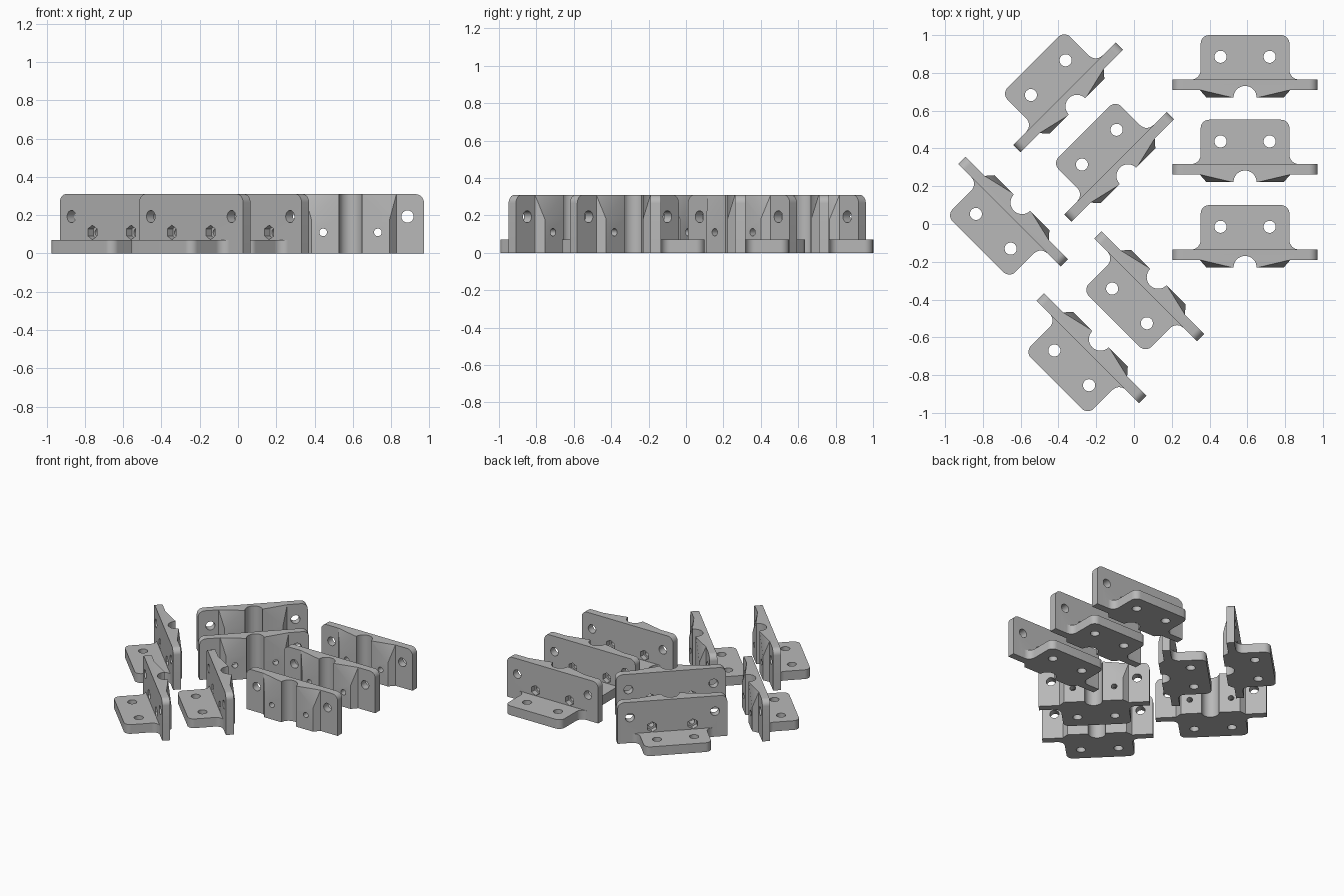
import bpy, bmesh, math
from math import pi, cos, sin, radians
from mathutils import Matrix

cube = bpy.data.objects.get("Cube")
if cube:
    bpy.data.objects.remove(cube, do_unlink=True)

grey = bpy.data.materials.new("plain grey")
grey.use_nodes = True
colour = (0.48, 0.48, 0.48, 1)
grey.diffuse_color = colour
grey.node_tree.nodes["Principled BSDF"].inputs["Base Color"].default_value = colour

# Sizes of one bracket; the plate front lies on y = 0
HALF_W, THICK, HEIGHT = 0.384, 0.055, 0.31
FLANGE_W, FLANGE_END, FLANGE_H = 0.235, 0.29, 0.07
BOSS_W, BOSS_Y, LEDGE_Z = 0.24, -0.04, 0.18


def arc(cx, cy, r, start, end, n=8):
    return [(cx + r * cos(radians(start + (end - start) * i / n)),
             cy + r * sin(radians(start + (end - start) * i / n))) for i in range(n + 1)]


def mirrored(right):
    return right + [(-x, y) for x, y in reversed(right)]


def finish(bm, name):
    bmesh.ops.recalc_face_normals(bm, faces=bm.faces)
    mesh = bpy.data.meshes.new(name)
    bm.to_mesh(mesh)
    bm.free()
    ob = bpy.data.objects.new(name, mesh)
    bpy.context.collection.objects.link(ob)
    return ob


def loft(name, low, high):
    bm = bmesh.new()
    a = [bm.verts.new(p) for p in low]
    b = [bm.verts.new(p) for p in high]
    bm.faces.new(a)
    bm.faces.new(b)
    for i in range(len(a)):
        j = (i + 1) % len(a)
        bm.faces.new((a[i], a[j], b[j], b[i]))
    bmesh.ops.triangulate(bm, faces=[f for f in bm.faces if len(f.verts) == 4])
    return finish(bm, name)


def rod(x, y, z, r, length, sides=32, along_y=False):
    bm = bmesh.new()
    turn = Matrix.Rotation(pi / 2, 4, "X") if along_y else Matrix()
    spin = Matrix.Rotation(pi / 2, 4, "Z")  # a corner points up on hexagons
    bmesh.ops.create_cone(bm, cap_ends=True, segments=sides, radius1=r, radius2=r,
                          depth=length, matrix=Matrix.Translation((x, y, z)) @ turn
                          @ (spin if sides != 6 else Matrix()))
    return finish(bm, "cutter")


# Upright plate with rounded top corners
side = [(HALF_W, 0)] + arc(HALF_W - 0.045, HEIGHT - 0.045, 0.045, 0, 90)
outline = mirrored(side)
body = loft("bracket", [(x, 0, z) for x, z in outline], [(x, THICK, z) for x, z in outline])

# Foot flange with rounded ends and inner fillets
side = ([(FLANGE_W + 0.05, 0.03)] + arc(FLANGE_W + 0.05, THICK + 0.05, 0.05, 270, 180)
        + arc(FLANGE_W - 0.045, FLANGE_END - 0.045, 0.045, 0, 90))
outline = mirrored(side)
flange = loft("flange", [(x, y, 0) for x, y in outline], [(x, y, FLANGE_H) for x, y in outline])


# Front boss: straight below, tapering to the middle above the ledge
def boss_ring(front_w, z):
    ring = mirrored([(BOSS_W, 0.02), (BOSS_W, 0), (front_w, BOSS_Y)])
    return [(x, y, z) for x, y in ring]


boss_low = loft("boss_low", boss_ring(0.205, 0), boss_ring(0.205, LEDGE_Z))
boss_top = loft("boss_top", boss_ring(0.205, LEDGE_Z), boss_ring(0.07, HEIGHT))

# Central groove, screw holes and nut pockets
cutters = [rod(0, BOSS_Y, 0.15, 0.061, 1)]
for s in (-1, 1):
    cutters += [rod(s * 0.13, 0.175, 0.03, 0.032, 0.3),
                rod(s * 0.298, 0.02, 0.193, 0.032, 0.3, along_y=True),
                rod(s * 0.143, 0, 0.11, 0.02, 0.3, along_y=True),
                rod(s * 0.143, 0.065, 0.11, 0.038, 0.1, sides=6, along_y=True)]

for operation, tools in (("UNION", [flange, boss_low, boss_top]), ("DIFFERENCE", cutters)):
    for tool in tools:
        mod = body.modifiers.new("cut", "BOOLEAN")
        mod.operation, mod.object, mod.solver = operation, tool, "EXACT"

bpy.context.view_layer.update()
mesh = bpy.data.meshes.new_from_object(body.evaluated_get(bpy.context.evaluated_depsgraph_get()))
mesh.name = "bracket"
for ob in [body, flange, boss_low, boss_top] + cutters:
    bpy.data.objects.remove(ob, do_unlink=True)
mesh.materials.clear()
mesh.materials.append(grey)

# Eight copies: a straight row and two slanted groups
places = [(0.588, 0.71, 0), (0.588, 0.262, 0), (0.588, -0.19, 0),
          (-0.33, 0.651, 45), (-0.06, 0.283, 45),
          (-0.621, 0.085, 135), (0.10, -0.31, 135), (-0.206, -0.638, 135)]
for i, (x, y, angle) in enumerate(places):
    ob = bpy.data.objects.new(f"hinge_bracket_{i + 1}", mesh)
    ob.location = (x, y, 0)
    ob.rotation_euler.z = radians(angle)
    bpy.context.collection.objects.link(ob)

bpy.ops.object.select_all(action="DESELECT")
ob.select_set(True)
bpy.context.view_layer.objects.active = ob
bpy.ops.object.shade_smooth_by_angle(angle=radians(30))
